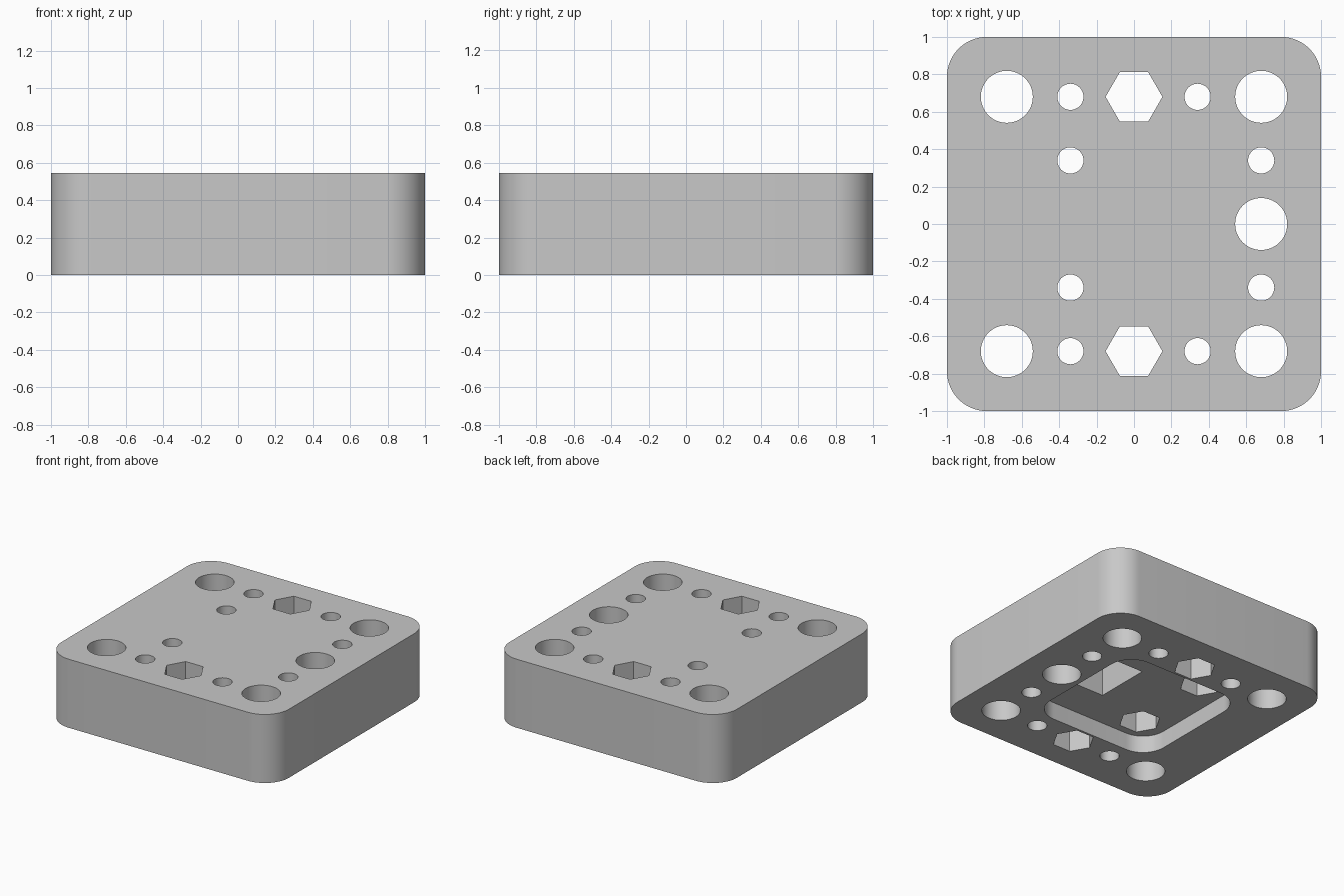
import bpy
import bmesh
from math import cos, sin, pi

default = bpy.data.objects.get("Cube")
if default:
    bpy.data.objects.remove(default, do_unlink=True)

HEIGHT = 0.545
PITCH = 0.34           # hole grid spacing
FAR = 2 * PITCH
RECESS_TOP = 0.136
POCKET_TOP = 0.42


def ring(x, y, radius, sides):
    return [(x + radius * cos(2 * pi * i / sides), y + radius * sin(2 * pi * i / sides))
            for i in range(sides)]


def rounded_rect(cx, cy, hx, hy, radius, steps=14):
    points = []
    for quarter, (sx, sy) in enumerate([(1, 1), (-1, 1), (-1, -1), (1, -1)]):
        for i in range(steps + 1):
            a = (quarter + i / steps) * pi / 2
            points.append((cx + sx * (hx - radius) + radius * cos(a),
                           cy + sy * (hy - radius) + radius * sin(a)))
    return points


def prism(name, outline, z0, z1):
    bm = bmesh.new()
    low = [bm.verts.new((x, y, z0)) for x, y in outline]
    high = [bm.verts.new((x, y, z1)) for x, y in outline]
    n = len(outline)
    bm.faces.new(low[::-1])
    bm.faces.new(high)
    for i in range(n):
        j = (i + 1) % n
        bm.faces.new((low[i], low[j], high[j], high[i]))
    mesh = bpy.data.meshes.new(name)
    bm.to_mesh(mesh)
    bm.free()
    obj = bpy.data.objects.new(name, mesh)
    bpy.context.collection.objects.link(obj)
    return obj


# Rounded square block
block = prism("mounting_block", rounded_rect(0, 0, 1, 1, 0.213), 0, HEIGHT)
cutters = []


def cut(name, outline, z0=-0.1, z1=HEIGHT + 0.1):
    cutter = prism(name, outline, z0, z1)
    cutter.hide_render = True
    mod = block.modifiers.new(name, "BOOLEAN")
    mod.operation = "DIFFERENCE"
    mod.solver = "EXACT"
    mod.object = cutter
    cutters.append(cutter)


# Underside recess and the deeper square pocket inside it
cut("recess_cutter", rounded_rect(-0.03, 0, 0.53, 0.53, 0.19), z1=RECESS_TOP)
cut("pocket_cutter", [(0.11, -0.222), (0.49, -0.222), (0.49, 0.222), (0.11, 0.222)],
    RECESS_TOP / 2, POCKET_TOP)

# Large and small through holes, hexagonal slots
for x, y in [(-FAR, -FAR), (-FAR, FAR), (FAR, -FAR), (FAR, 0), (FAR, FAR)]:
    cut("large_hole_cutter", ring(x, y, 0.139, 64))
for side in (-1, 1):
    for x, y in [(-PITCH, FAR), (PITCH, FAR), (-PITCH, PITCH), (FAR, PITCH)]:
        cut("small_hole_cutter", ring(x, side * y, 0.07, 40))
    cut("hex_slot_cutter", ring(0, side * FAR, 0.152, 6))
    # Nut traps around the inner small holes
    cut("nut_trap_cutter", ring(-PITCH, side * PITCH, 0.152, 6), RECESS_TOP / 2, POCKET_TOP)

# Bake the cuts and remove the cutters
depsgraph = bpy.context.evaluated_depsgraph_get()
baked = bpy.data.meshes.new_from_object(block.evaluated_get(depsgraph))
block.modifiers.clear()
block.data = baked
baked.name = "mounting_block"
for cutter in cutters:
    bpy.data.objects.remove(cutter, do_unlink=True)

# Plain grey
grey = bpy.data.materials.new("light_grey")
grey.use_nodes = True
color = (0.58, 0.58, 0.58, 1)
grey.diffuse_color = color
grey.node_tree.nodes["Principled BSDF"].inputs["Base Color"].default_value = color
baked.materials.clear()
baked.materials.append(grey)

bpy.ops.object.select_all(action="DESELECT")
block.select_set(True)
bpy.context.view_layer.objects.active = block
bpy.ops.object.shade_smooth_by_angle(angle=pi / 6)
